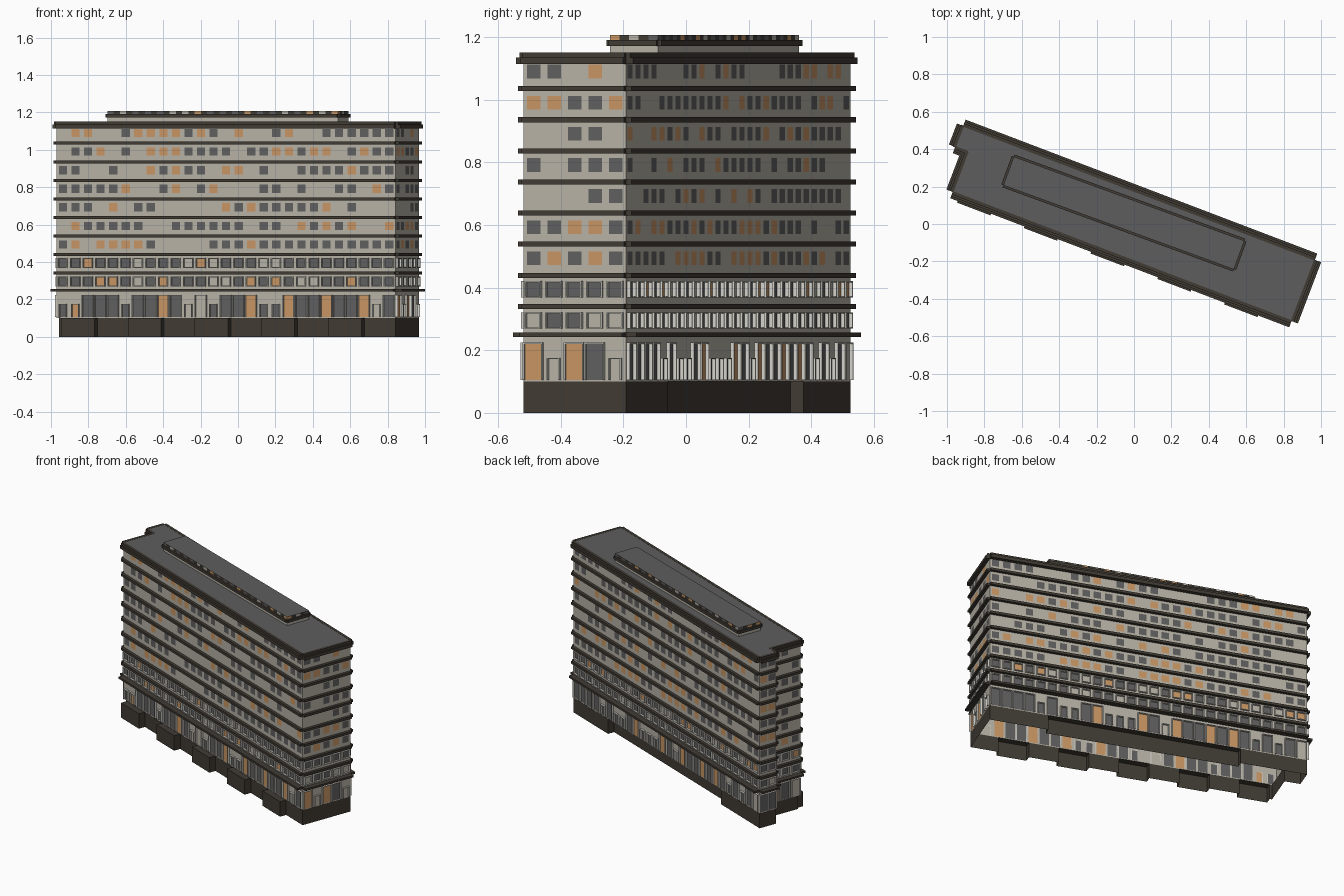
import bpy, bmesh, math, random
from mathutils import Vector

if "Cube" in bpy.data.objects:
    bpy.data.objects.remove(bpy.data.objects["Cube"])

random.seed(7)
ROT = math.radians(-20.85)


def mat(name, c):
    m = bpy.data.materials.new(name)
    m.diffuse_color = (*c, 1)
    m.use_nodes = True
    m.node_tree.nodes["Principled BSDF"].inputs["Base Color"].default_value = m.diffuse_color
    return m


WALL = mat("stone wall", (0.47, 0.445, 0.38))
GLASS = mat("grey glass", (0.115, 0.115, 0.115))
LIT = mat("lit orange glass", (0.58, 0.30, 0.125))
BROWN = mat("dark brown trim", (0.052, 0.044, 0.034))
FRAME = mat("pale frame", (0.66, 0.65, 0.60))
ROOF = mat("grey roof", (0.11, 0.11, 0.11))


def finish(name, bm, mats, extra=0.0):
    me = bpy.data.meshes.new(name)
    bm.to_mesh(me)
    bm.free()
    for m in mats:
        me.materials.append(m)
    ob = bpy.data.objects.new(name, me)
    ob.rotation_euler.z = ROT + extra
    bpy.context.collection.objects.link(ob)
    return ob


def quad(bm, pts, mi=0):
    f = bm.faces.new([bm.verts.new(p) for p in pts])
    f.material_index = mi
    return f


def edges_of(outline):
    """start, direction, outward normal and length of each side"""
    for i, a in enumerate(outline):
        a, b = Vector(a), Vector(outline[(i + 1) % len(outline)])
        d = (b - a).normalized()
        yield a, d, Vector((d.y, -d.x)), (b - a).length


def side_box(bm, a, d, n, s0, s1, z0, z1, o0, o1):
    """box lying along a wall side, from offset o0 to o1 outward"""
    def P(s, o, z):
        q = a + d * s + n * o
        return (q.x, q.y, z)
    v = [bm.verts.new(P(s, o, z)) for z in (z0, z1)
         for s, o in ((s0, o1), (s1, o1), (s1, o0), (s0, o0))]
    for f in ((3, 2, 1, 0), (4, 5, 6, 7), (0, 1, 5, 4), (1, 2, 6, 5), (2, 3, 7, 6), (3, 0, 4, 7)):
        bm.faces.new([v[i] for i in f])


def band(name, outline, z0, z1, off, extra=0.0):
    bm = bmesh.new()
    for a, d, n, L in edges_of(outline):
        side_box(bm, a, d, n, 0, L, z0, z1, -0.004, off)
    finish(name, bm, [BROWN], extra)


def sheet(name, outline, z0, z1, m, extra=0.0):
    bm = bmesh.new()
    for a, d, n, L in edges_of(outline):
        b = a + d * L
        quad(bm, [(a.x, a.y, z0), (b.x, b.y, z0), (b.x, b.y, z1), (a.x, a.y, z1)])
    return finish(name, bm, [m], extra)


def cap(name, outline, z, extra=0.0):
    bm = bmesh.new()
    quad(bm, [(x, y, z) for x, y in outline])
    finish(name, bm, [ROOF], extra)


F, B, R = -0.185, 0.165, 0.972          # front, back, right planes
LW, WING, NV = -0.967, -1.04, 0.045     # left wall, wing end, notch line
body = [(LW, F), (R, F), (R, B), (WING, B), (WING, NV), (LW, NV)]

# walls: each storey is a strip of faces with windows cut in
walls, frames = bmesh.new(), bmesh.new()


def wall_strip(a, d, n, L, z0, z1, wz0, wz1, ww, kind):
    def cell(s0, s1, za, zb, mi):
        p, q = a + d * s0, a + d * s1
        quad(walls, [(p.x, p.y, za), (q.x, q.y, za), (q.x, q.y, zb), (p.x, p.y, zb)], mi)
    cnt = max(1, round(L / 0.0715))
    step = L / cnt
    cell(0, L, z0, wz0, 0)
    cell(0, L, wz1, z1, 0)
    for i in range(cnt):
        c = (i + 0.5) * step
        s0, s1 = c - ww / 2, c + ww / 2
        top = wz1
        r = random.random()
        if kind == "upper":
            mi = 1 if r < 0.5 else 2 if r < 0.75 else 0
        elif kind == "framed":
            mi = 1 if r < 0.66 else 2 if r < 0.82 else 0
        else:
            mi = 1 if r < 0.6 else 2 if r < 0.82 else 0
            if random.random() < 0.22:      # lower, narrower door
                s0, s1, top = c - 0.018, c + 0.018, 0.172
        cell(i * step, s0, wz0, wz1, 0)
        cell(s1, (i + 1) * step, wz0, wz1, 0)
        cell(s0, s1, wz0, top, mi)
        if top < wz1:
            cell(s0, s1, top, wz1, 0)
        if kind != "upper":                 # thin projecting frame
            t, o = 0.004, 0.012
            side_box(frames, a, d, n, s0 - t, s0, wz0, top, 0, o)
            side_box(frames, a, d, n, s1, s1 + t, wz0, top, 0, o)
            side_box(frames, a, d, n, s0 - t, s1 + t, top, top + t, 0, o)
            if kind == "framed":
                side_box(frames, a, d, n, s0 - t, s1 + t, wz0 - t, wz0, 0, o)


for a, d, n, L in edges_of(body):
    wall_strip(a, d, n, L, 0.10, 0.25, 0.105, 0.22, 0.058, "ground")
    z = 0.25
    for k in range(9):
        z1 = 0.34 + 0.1 * k if k < 8 else 1.15
        zc = 0.295 + 0.0993 * k
        wall_strip(a, d, n, L, z, z1, zc - 0.022, zc + 0.022, 0.047,
                   "framed" if k < 2 else "upper")
        z = z1
finish("storey_walls", walls, [WALL, GLASS, LIT])
finish("window_frames", frames, [FRAME])

# plinth: stepped blocks along the front, recessed middle at the back
D = 0.045
plinth = [(-0.94, F)]
blocks = [(-0.925 + 0.382 * i, -0.734 + 0.382 * i) for i in range(5)]
for s, e in blocks:
    plinth += [(s, F), (s, F - D), (e, F - D), (e, F)]
plinth += [(R, F), (R, B), (0.6, B), (0.6, B - D), (-0.62, B - D), (-0.62, B),
           (WING, B), (WING, NV), (-0.94, NV)]
sheet("plinth", plinth, 0, 0.1, BROWN)
bm = bmesh.new()
for s, e in blocks + [(-0.62, 0.6)]:
    y0, y1 = (B - D, B) if s == -0.62 else (F - D, F)
    quad(bm, [(s, y0, 0.1), (e, y0, 0.1), (e, y1, 0.1), (s, y1, 0.1)])
finish("plinth_ledges", bm, [BROWN])

# string courses and cornice
band("ground_floor_canopy", body, 0.243, 0.256, 0.036)
for k in range(8):
    zc = 0.34 + 0.0993 * k
    band(f"string_course_{k + 1}", body, zc - 0.008, zc + 0.008, 0.019)
band("cornice_lower", body, 1.113, 1.134, 0.025)
band("cornice_upper", body, 1.134, 1.15, 0.014)
cap("main_roof", body, 1.149)

# rooftop storey
E = math.radians(0.8)
pent = [(-0.727, -0.045), (0.585, -0.045), (0.585, 0.118), (-0.727, 0.118)]
sheet("rooftop_wall", pent, 1.149, 1.175, WALL, E)
band("rooftop_cornice", pent, 1.172, 1.19, 0.012, E)
bm = bmesh.new()
for a, d, n, L in edges_of(pent):
    cnt = round(L / 0.035)
    for i in range(cnt):
        p, q = a + d * (L * i / cnt), a + d * (L * (i + 1) / cnt)
        quad(bm, [(p.x, p.y, 1.19), (q.x, q.y, 1.19), (q.x, q.y, 1.207), (p.x, p.y, 1.207)],
             0 if i % 2 else random.choice((1, 1, 2, 3)))
finish("rooftop_parapet", bm, [BROWN, GLASS, LIT, WALL], E)
cap("rooftop_roof", pent, 1.207, E)
